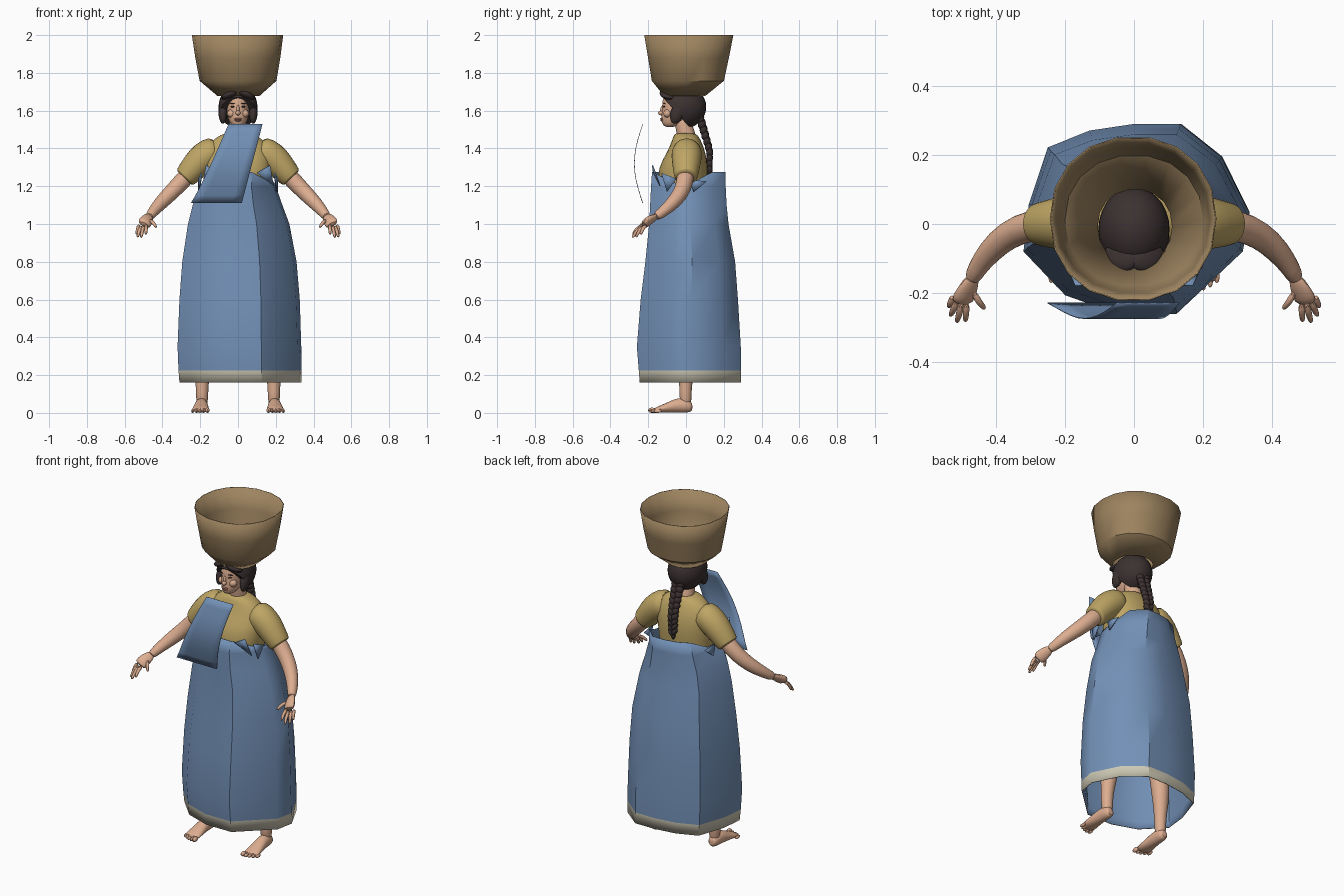
import bpy, bmesh, math
from mathutils import Vector, Matrix

cube = bpy.data.objects.get("Cube")
if cube:
    bpy.data.objects.remove(cube, do_unlink=True)


def material(name, r, g, b):
    m = bpy.data.materials.new(name)
    m.use_nodes = True
    m.diffuse_color = (r, g, b, 1)
    bsdf = m.node_tree.nodes["Principled BSDF"]
    bsdf.inputs["Base Color"].default_value = (r, g, b, 1)
    bsdf.inputs["Roughness"].default_value = 0.8
    return m


BLUE = material("blue cloth", 0.17, 0.28, 0.47)
CREAM = material("cream hem", 0.60, 0.57, 0.45)
YELLOW = material("ochre shirt", 0.52, 0.38, 0.13)
SKIN = material("skin", 0.72, 0.42, 0.28)
HAIR = material("dark hair", 0.045, 0.031, 0.031)
STRAW = material("basket straw", 0.34, 0.23, 0.115)
LIPS = material("lips", 0.48, 0.20, 0.15)
parts = []


def finish(name, bm, *mats, thick=0, subsurf=0):
    bmesh.ops.recalc_face_normals(bm, faces=bm.faces)
    mesh = bpy.data.meshes.new(name)
    bm.to_mesh(mesh)
    bm.free()
    for m in mats:
        mesh.materials.append(m)
    ob = bpy.data.objects.new(name, mesh)
    bpy.context.collection.objects.link(ob)
    if thick:
        mod = ob.modifiers.new("thickness", "SOLIDIFY")
        mod.thickness = thick
        mod.material_offset = -1
    if subsurf:
        ob.modifiers.new("smooth", "SUBSURF").levels = subsurf
        ob.modifiers["smooth"].render_levels = subsurf
    parts.append(ob)
    return ob


def loft(name, rings, *mats, cap=True, rule=None, **kw):
    bm = bmesh.new()
    rows = [[bm.verts.new(p) for p in r] for r in rings]
    n = len(rows[0])
    for a, b in zip(rows, rows[1:]):
        for i in range(n):
            f = bm.faces.new((a[i], a[(i + 1) % n], b[(i + 1) % n], b[i]))
            if rule:
                f.material_index = rule(f.calc_center_median())
    if cap:
        bm.faces.new(rows[0])
        bm.faces.new(rows[-1])
    return finish(name, bm, *mats, **kw)


def oval(n, power=1.0):
    out = []
    for i in range(n):
        a = math.tau * i / n
        c, s = math.cos(a), math.sin(a)
        out.append((math.copysign(abs(c) ** power, c), math.copysign(abs(s) ** power, s)))
    return out


def box_ring(shape, z, x0, x1, y0, y1):
    # fit a unit outline into the given bounds at height z
    return [Vector(((x0 + x1) / 2 + u * (x1 - x0) / 2, (y0 + y1) / 2 + v * (y1 - y0) / 2, z))
            for u, v in shape]


def tube(name, path, mat, sides=10, flat=1.0, subsurf=1):
    # path entries are (x, y, z, radius)
    pts = [Vector(p[:3]) for p in path]
    rings = []
    for i, p in enumerate(pts):
        t = (pts[min(i + 1, len(pts) - 1)] - pts[max(i - 1, 0)]).normalized()
        side = t.cross(Vector((0, 1, 0))).normalized()
        up = side.cross(t)
        r = path[i][3]
        rings.append([p + side * (u * r) + up * (v * r * flat) for u, v in oval(sides)])
    return loft(name, rings, mat, subsurf=subsurf)


def ball(name, mat, loc, size, rot=(0, 0, 0), seg=16):
    bm = bmesh.new()
    bmesh.ops.create_uvsphere(bm, u_segments=seg, v_segments=seg // 2 + 2, radius=1)
    turn = Matrix.Rotation(rot[2], 4, 'Z') @ Matrix.Rotation(rot[1], 4, 'Y') @ Matrix.Rotation(rot[0], 4, 'X')
    bm.transform(Matrix.Translation(loc) @ turn @ Matrix.Diagonal((*size, 1)))
    return finish(name, bm, mat)


# wrapped dress: open faceted tube with a cream hem, lowered under the arms
outline = [(.33, .03), (.25, .2), (.13, .3), (0, .3), (-.13, .28), (-.25, .23), (-.305, .06),
           (-.32, -.08), (-.2, -.21), (-.05, -.265), (.12, -.265), (.31, -.08)]
outline = [((x - .005) / .325, (y - .0175) / .2825) for x, y in outline]
levels = [(.16, -.31, .335, -.245, .29), (.225, -.315, .335, -.25, .29), (.35, -.32, .335, -.26, .29),
          (.6, -.31, .327, -.24, .275), (.8, -.295, .31, -.215, .26), (1.0, -.265, .272, -.195, .225),
          (1.1, -.24, .235, -.19, .215), (1.2, -.2, .2, -.185, .21), (1.275, -.185, .195, -.18, .21)]
rings = [box_ring(outline, *lv) for lv in levels]
for p, (u, v) in zip(rings[-1], outline):
    if abs(u) > .9:
        p.z -= .06
loft("wrapped_dress", rings, BLUE, CREAM, cap=False, thick=.004,
     rule=lambda c: 1 if c.z < .22 else 0)

# hanging shawl panel, bowed forward
bm = bmesh.new()
grid = []
for j in range(11):
    v = j / 10
    x0, x1 = -.25 + .2 * v ** .9, .02 + .11 * v
    y = -.23 - .045 * math.sin(math.pi * v)
    grid.append([bm.verts.new((x0 + (x1 - x0) * i / 5, y, 1.11 + .42 * v)) for i in range(6)])
for a, b in zip(grid, grid[1:]):
    for i in range(5):
        bm.faces.new((a[i], a[i + 1], b[i + 1], b[i]))
finish("shawl_panel", bm, BLUE, thick=.003)

# shirt body
shirt = [(1.0, .15, -.12, .1), (1.2, .165, -.15, .11), (1.3, .18, -.15, .118), (1.38, .175, -.1, .105),
         (1.43, .15, -.08, .085), (1.46, .115, -.068, .07), (1.485, .065, -.06, .05)]
loft("shirt", [box_ring(oval(20, .9), z, -w, w, a, b) for z, w, a, b in shirt], YELLOW, subsurf=1)

# basket carried on the head, open at both ends
straw = [(1.68, -.105, .11, -.115, .1), (1.76, -.2, .2, -.18, .2), (1.88, -.222, .22, -.2, .226),
         (2.0, -.24, .235, -.22, .25)]
loft("basket", [box_ring(oval(18, .93), *lv) for lv in straw], STRAW, cap=False, thick=.004)

# neck, head and face
tube("neck", [(0, .01, 1.42, .055), (0, 0, 1.48, .049), (0, -.015, 1.53, .046), (0, -.02, 1.58, .046)], SKIN, 14)
skull = [(1.512, .022, -.112, -.06), (1.53, .04, -.128, -.02), (1.555, .053, -.132, .03),
         (1.585, .061, -.13, .06), (1.62, .067, -.127, .08), (1.66, .067, -.127, .085),
         (1.69, .058, -.112, .075), (1.715, .03, -.07, .04)]
loft("head", [box_ring(oval(18), z, -w, w, a, b) for z, w, a, b in skull], SKIN, subsurf=1)
ball("nose", SKIN, (0, -.13, 1.588), (.013, .018, .013))
ball("nose_bridge", SKIN, (0, -.124, 1.608), (.008, .012, .024), (-.25, 0, 0))
ball("upper_lip", LIPS, (0, -.128, 1.557), (.021, .009, .005))
ball("lower_lip", LIPS, (0, -.127, 1.549), (.018, .009, .006))
for s, side in ((1, "left"), (-1, "right")):
    ball(side + "_eye", HAIR, (s * .029, -.1165, 1.621), (.011, .004, .004), (0, 0, s * .35))
    ball(side + "_brow", HAIR, (s * .03, -.1155, 1.638), (.016, .005, .003), (0, s * .12, s * .35))
    ball(side + "_cheek", SKIN, (s * .034, -.098, 1.585), (.024, .022, .022))

# hair cap, sliced open around the face
bm = bmesh.new()
bmesh.ops.create_uvsphere(bm, u_segments=28, v_segments=18, radius=1)
bm.transform(Matrix.Translation((0, -.015, 1.62)) @ Matrix.Diagonal((.103, .122, .115, 1)))
cut = bmesh.ops.bisect_plane(bm, geom=bm.verts[:] + bm.edges[:] + bm.faces[:], plane_co=(0, -.06, 1.6),
                             plane_no=(0, -1, -.9), clear_outer=True)
bmesh.ops.holes_fill(bm, edges=[e for e in bm.edges if e.is_boundary])
finish("hair_cap", bm, HAIR)
for s, side in ((1, "left"), (-1, "right")):
    ball(side + "_fringe", HAIR, (s * .038, -.095, 1.686), (.055, .044, .021), (0, s * .4, s * .35))
    ball(side + "_hair_lock", HAIR, (s * .08, -.045, 1.59), (.023, .036, .062), (-.35, 0, 0))

# braid of alternating strands
for i in range(10):
    t = i / 9
    y = .075 + .05 * min(1, t * 1.6)
    w = .032 - .013 * t
    for s in (1, -1):
        ball("braid_strand", HAIR, (s * w * .55, y, 1.56 - .27 * t - s * .005),
             (w * .75, .022 - .006 * t, .027), (0, s * .55, 0), 12)
ball("braid_tip", HAIR, (0, .122, 1.275), (.014, .013, .03))

# arms, hands, legs, feet and armhole folds, mirrored
for s, side in ((1, "left"), (-1, "right")):
    def flip(path):
        return [(s * p[0], *p[1:]) for p in path]

    tube(side + "_sleeve", flip([(.1, .005, 1.395, .075), (.15, .004, 1.378, .084), (.205, .003, 1.335, .081),
                                 (.25, 0, 1.28, .07), (.282, 0, 1.245, .063), (.284, 0, 1.243, .05)]), YELLOW, 14)
    tube(side + "_arm", flip([(.22, 0, 1.31, .05), (.3, -.003, 1.222, .047), (.365, -.03, 1.155, .043),
                              (.42, -.08, 1.1, .037), (.455, -.13, 1.058, .028), (.472, -.165, 1.035, .025)]), SKIN, 12)
    tube(side + "_palm", flip([(.466, -.15, 1.045, .024), (.48, -.185, 1.025, .033), (.492, -.21, 1.008, .039),
                               (.5, -.228, .993, .033)]), SKIN, 12, flat=.55)
    fingers = [((.524, -.208, .995), (.537, -.24, .945)), ((.512, -.218, .99), (.532, -.266, .93)),
               ((.499, -.225, .99), (.513, -.285, .928)), ((.485, -.226, .995), (.488, -.282, .945)),
               ((.466, -.195, 1.02), (.432, -.246, .982))]
    for a, b in fingers:
        a, b = Vector(a), Vector(b)
        mid = a.lerp(b, .5) + Vector((0, -.006, .007))
        tube(side + "_finger", flip([(*a, .011), (*mid, .0105), (*a.lerp(b, .9), .0085), (*b, .004)]), SKIN, 8)

    tube(side + "_leg", flip([(.19, 0, .03, .032), (.19, -.004, .11, .033), (.19, 0, .18, .037),
                              (.183, .01, .3, .053), (.17, .008, .4, .053), (.155, 0, .5, .052),
                              (.13, 0, .7, .075), (.1, 0, 1.0, .09)]), SKIN, 14)
    foot = [(.035, .03, .018, .02), (.018, .037, .032, .036), (-.04, .042, .035, .042), (-.09, .03, .04, .03),
            (-.14, .019, .047, .019), (-.172, .013, .046, .012)]
    loft(side + "_foot", [[Vector((s * (.193 - y * .03) + u * w, y, z + v * h)) for u, v in oval(14)]
                          for y, z, w, h in foot], SKIN, subsurf=1)
    for k in range(5):
        big = .014 if k == 0 else .0095
        ball(side + "_toe", SKIN, (s * (.162 + .0195 * k), -.179 + .003 * k * k * .6, big), (big * .9, .022, big), seg=10)

    # gathered cloth under the arm
    folds = [((.19, -.13, 1.27), (.205, -.05, 1.24), (.2, -.1, 1.17)),
             ((.205, .02, 1.235), (.2, .11, 1.225), (.205, .04, 1.17)),
             ((.1, -.175, 1.27), (.17, -.18, 1.31), (.19, -.14, 1.2))]
    for tri in folds:
        bm = bmesh.new()
        bm.faces.new([bm.verts.new((s * x, y, z)) for x, y, z in tri])
        finish(side + "_cloth_fold", bm, BLUE, thick=.006)

# smooth shading with sharp creases kept
bpy.ops.object.select_all(action='DESELECT')
for ob in parts:
    ob.select_set(True)
bpy.context.view_layer.objects.active = parts[0]
bpy.ops.object.shade_smooth_by_angle(angle=math.radians(38))
